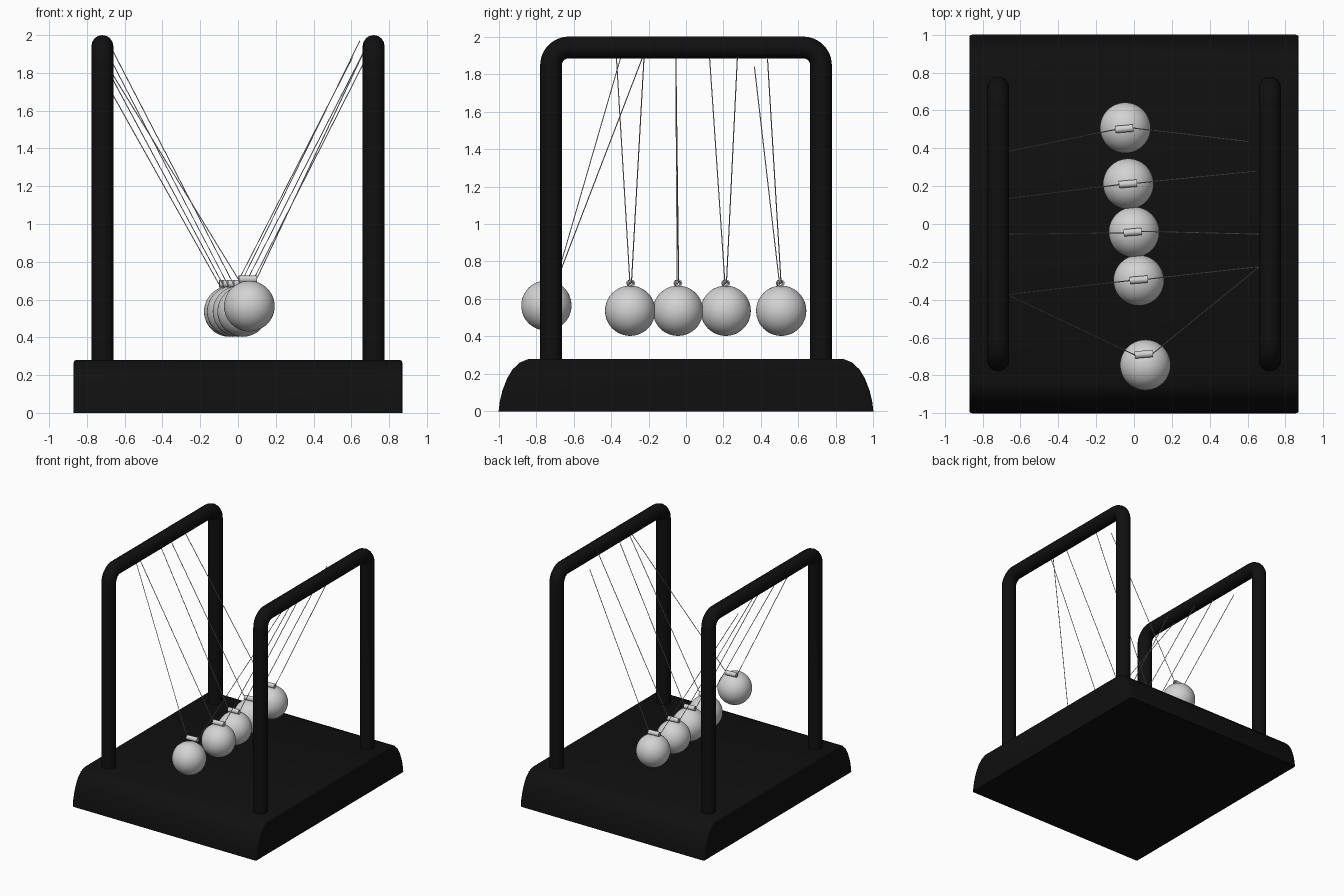
import bpy, bmesh, math
from mathutils import Vector

if "Cube" in bpy.data.objects:
    bpy.data.objects.remove(bpy.data.objects["Cube"])


def material(name, v):
    m = bpy.data.materials.new(name)
    m.diffuse_color = (v, v, v, 1)
    m.use_nodes = True
    m.node_tree.nodes["Principled BSDF"].inputs["Base Color"].default_value = m.diffuse_color
    return m


BLACK = material("black", 0.005)
STEEL = material("polished_steel", 0.65)


def activate(ob):
    bpy.ops.object.select_all(action='DESELECT')
    ob.select_set(True)
    bpy.context.view_layer.objects.active = ob


def smooth(ob, mat, angle=35):
    ob.data.materials.append(mat)
    activate(ob)
    bpy.ops.object.shade_smooth_by_angle(angle=math.radians(angle))


def tube(name, points, radius, mat, res):
    """Round rod along a polyline, capped at both ends."""
    cu = bpy.data.curves.new(name, 'CURVE')
    cu.dimensions = '3D'
    cu.bevel_depth = radius
    cu.bevel_resolution = res
    cu.use_fill_caps = True
    sp = cu.splines.new('POLY')
    sp.points.add(len(points) - 1)
    for p, co in zip(sp.points, points):
        p.co = (*co, 1)
    ob = bpy.data.objects.new(name, cu)
    bpy.context.collection.objects.link(ob)
    activate(ob)
    bpy.ops.object.convert(target='MESH')
    ob = bpy.context.object
    ob.data.materials.clear()
    smooth(ob, mat)
    return ob


# Base: rounded front/back profile extruded across x
half = [(1.0, 0), (0.994, 0.05), (0.98, 0.11), (0.955, 0.175),
        (0.925, 0.225), (0.885, 0.262), (0.84, 0.28)]
profile = half + [(-y, z) for y, z in reversed(half)]
bm = bmesh.new()
face = bm.faces.new([bm.verts.new((-0.87, y, z)) for y, z in profile])
ext = bmesh.ops.extrude_face_region(bm, geom=[face])
bmesh.ops.translate(bm, vec=(1.74, 0, 0),
                    verts=[g for g in ext['geom'] if isinstance(g, bmesh.types.BMVert)])
bmesh.ops.recalc_face_normals(bm, faces=bm.faces)
rim = [e for e in bm.edges
       if abs(e.verts[0].co.x - e.verts[1].co.x) < 1e-4
       and max(v.co.z for v in e.verts) > 0.01]
bmesh.ops.bevel(bm, geom=rim, offset=0.014, segments=3, profile=0.5, affect='EDGES')
me = bpy.data.meshes.new("base")
bm.to_mesh(me)
bm.free()
base = bpy.data.objects.new("base", me)
bpy.context.collection.objects.link(base)
smooth(base, BLACK)

# Two upright hoops
R, Y, TOP = 0.095, 0.72, 1.942
for name, x in (("left_frame", -0.718), ("right_frame", 0.718)):
    arc = [(x, Y - R + R * math.cos(a), TOP - R + R * math.sin(a))
           for a in (math.radians(90 * i / 12) for i in range(13))]
    path = [(x, Y, 0.24)] + arc + [(p[0], -p[1], p[2]) for p in reversed(arc)] + [(x, -Y, 0.24)]
    tube(name, path, 0.058, BLACK, 6)

# Balls: centre, eyelet centre, left and right wire ends
pendulums = [
    ((0.06, -0.745, 0.565), (0.052, -0.688, 0.708), (-0.73, -0.345, 1.90), (0.67, -0.22, 1.92)),
    ((0.025, -0.298, 0.537), (0.025, -0.295, 0.684), (-0.68, -0.375, 1.95), (0.72, -0.22, 1.96)),
    ((0.0, -0.043, 0.537), (-0.007, -0.043, 0.684), (-0.72, -0.055, 1.96), (0.69, -0.055, 1.96)),
    ((-0.03, 0.212, 0.537), (-0.032, 0.212, 0.684), (-0.735, 0.125, 1.90), (0.645, 0.278, 1.97)),
    ((-0.046, 0.508, 0.537), (-0.052, 0.503, 0.684), (-0.75, 0.365, 1.84), (0.605, 0.435, 1.88)),
]
for i, (c, e, left, right) in enumerate(pendulums, 1):
    bpy.ops.mesh.primitive_uv_sphere_add(segments=48, ring_count=24, radius=0.134, location=c)
    ball = bpy.context.object
    ball.name = f"ball_{i}"
    smooth(ball, STEEL)

    # Hollow eyelet lying along x, turned slightly
    bpy.ops.mesh.primitive_cylinder_add(vertices=24, radius=0.019, depth=0.096, end_fill_type='NOTHING',
                                        location=e, rotation=(0, math.radians(90), math.radians(5)))
    eye = bpy.context.object
    eye.name = f"eyelet_{i}"
    mod = eye.modifiers.new("wall", 'SOLIDIFY')
    mod.thickness = 0.008
    mod.offset = -1
    bpy.ops.object.modifier_apply(modifier=mod.name)
    smooth(eye, STEEL)

    # Wire threaded through the eyelet
    c0 = Vector(e)
    d = Vector((0.048, 0.004, 0.004))
    tube(f"wire_{i}", [left, c0 - d, c0 + d, right], 0.0028, STEEL, 1)
